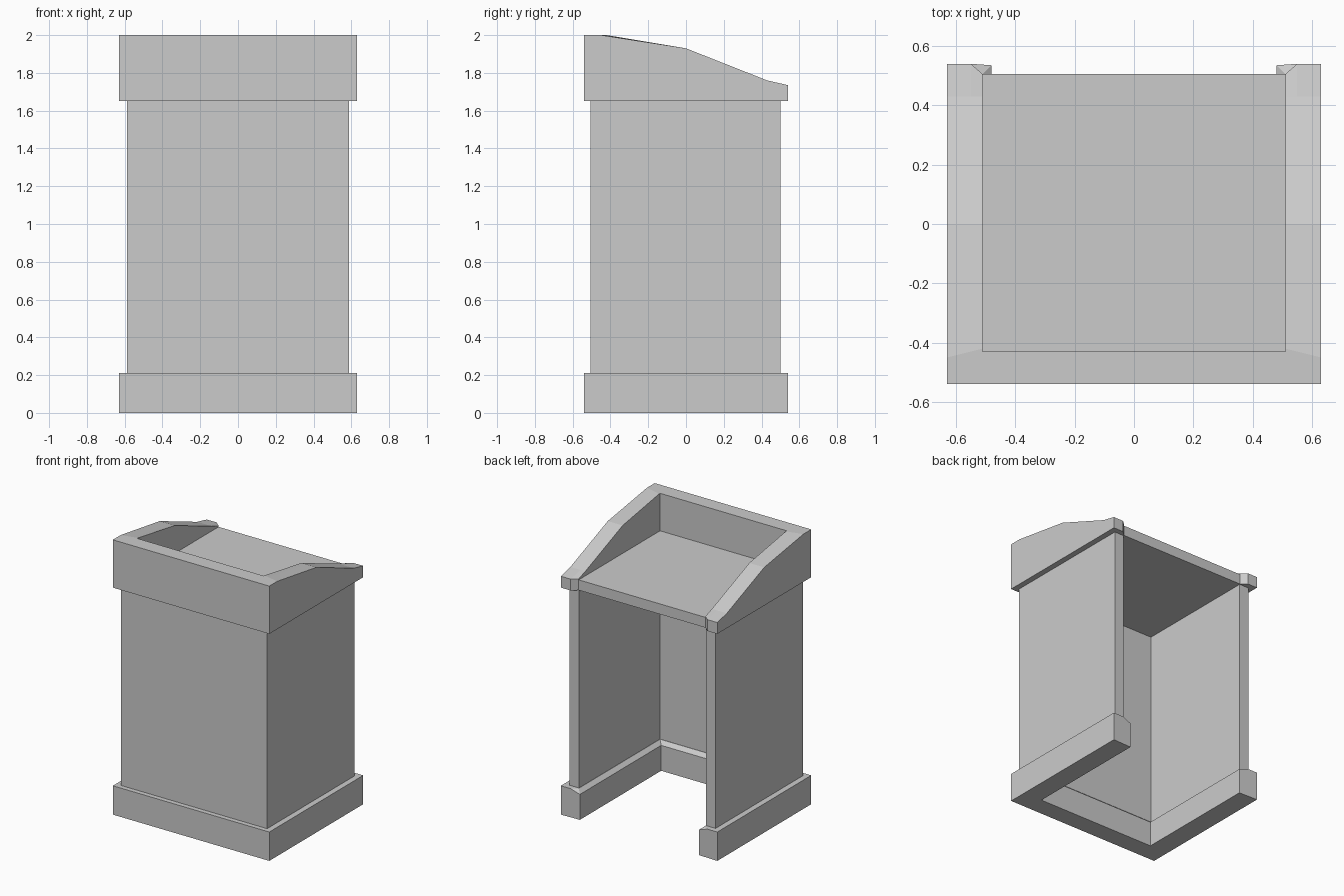
import bpy, bmesh

if "Cube" in bpy.data.objects:
    bpy.data.objects.remove(bpy.data.objects["Cube"])


def u_sweep(name, right, caps):
    """Sweep a closed section along a U path: right side stations (back to
    front), then mirrored to the left. caps: faces closing each end."""
    left = [[(-x, y, z) for x, y, z in s] for s in reversed(right)]
    bm = bmesh.new()
    rings = [[bm.verts.new(p) for p in s] for s in right + left]
    n = len(rings[0])
    for a, b in zip(rings, rings[1:]):
        for i in range(n):
            j = (i + 1) % n
            bm.faces.new((a[i], a[j], b[j], b[i]))
    for ring in (rings[0], rings[-1]):
        for cap in caps:
            bm.faces.new([ring[i] for i in cap])
    bmesh.ops.recalc_face_normals(bm, faces=bm.faces)
    return finish(name, bm)


def finish(name, bm):
    me = bpy.data.meshes.new(name)
    bm.to_mesh(me)
    bm.free()
    ob = bpy.data.objects.new(name, me)
    bpy.context.collection.objects.link(ob)
    return ob


# Base plinth: flat top, small slope down on the inside, folded back ends
def base_section(y_out, y_mid, y_lip, y_in):
    return [(.63, y_out, 0), (.63, y_out, .21), (.55, y_mid, .21),
            (.51, y_lip, .21), (.48, y_in, .185), (.48, y_in, 0)]


u_sweep("base_plinth",
        [base_section(.54, .54, .505, .535),
         base_section(-.54, -.465, -.43, -.40)],
        [(0, 1, 2, 4, 5), (2, 3, 4)])


# Body panels: two sides and the front in one U
def panel_section(y_out, y_in):
    return [(.588, y_out, .2), (.588, y_out, 1.66),
            (.512, y_in, 1.66), (.512, y_in, .2)]


u_sweep("body_panels",
        [panel_section(.50, .50), panel_section(-.505, -.432)],
        [(0, 1, 2, 3)])


# Top rim: side profile falls towards the back, ends chamfered inwards
def rim_section(y_out, y_mid, y_in, top):
    z = 1.652
    return [(.63, y_out, z), (.63, y_out, top), (.55, y_mid, top),
            (.51, y_in, top), (.51, y_in, z), (.55, y_mid, z)]


u_sweep("top_rim",
        [rim_section(.54, .54, .505, 1.735),
         rim_section(.43, .43, .43, 1.76),
         rim_section(0, 0, 0, 1.93),
         rim_section(-.45, -.43, -.42, 2.0),
         rim_section(-.54, -.465, -.43, 2.0)],
        [(0, 1, 2, 5), (2, 3, 4, 5)])

# Flat reading shelf inside the rim
bm = bmesh.new()
bmesh.ops.create_cube(bm, size=1)
bmesh.ops.scale(bm, vec=(1.02, .935, .075), verts=bm.verts)
bmesh.ops.translate(bm, vec=(0, .0375, 1.6895), verts=bm.verts)
finish("reading_shelf", bm)
